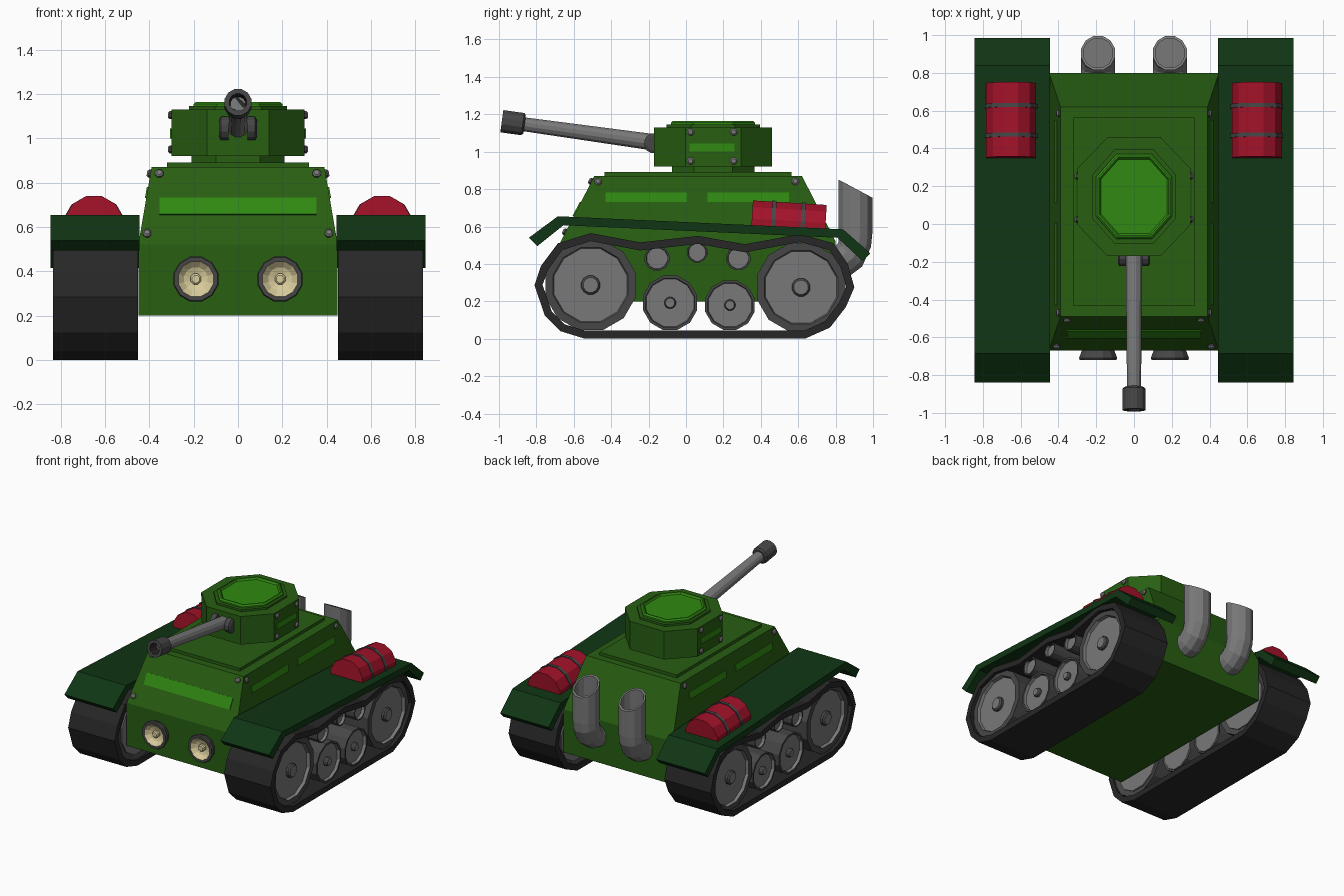
import bpy, bmesh, math
from mathutils import Vector

cube = bpy.data.objects.get("Cube")
if cube:
    bpy.data.objects.remove(cube, do_unlink=True)

COLOURS = {
    "hull green": (.021, .112, .006), "fender green": (.005, .036, .007),
    "bright green": (.030, .250, .006), "track black": (.020, .020, .020),
    "dark grey": (.062, .062, .062), "steel grey": (.190, .190, .190),
    "red": (.360, .006, .022), "lamp cream": (.700, .610, .330),
}
MATS = {}
for label, rgb in COLOURS.items():
    m = bpy.data.materials.new(label)
    m.use_nodes = True
    m.diffuse_color = (*rgb, 1)
    m.node_tree.nodes["Principled BSDF"].inputs["Base Color"].default_value = (*rgb, 1)
    MATS[label] = m


def loft(name, loops, mats, closed=False, cut=None):
    """Skin a list of equal-length loops; one colour per band, end caps unless closed."""
    bm = bmesh.new()
    rows = [[bm.verts.new(p) for p in loop] for loop in loops]
    n = len(rows[0])
    used = list(dict.fromkeys(mats))
    bands = list(zip(rows, rows[1:] + rows[:1])) if closed else list(zip(rows, rows[1:]))
    for i, (a, b) in enumerate(bands):
        slot = used.index(mats[min(i, len(mats) - 1)])
        for j in range(n):
            k = (j + 1) % n
            bm.faces.new((a[j], a[k], b[k], b[j])).material_index = slot
    if not closed:
        bm.faces.new(rows[0]).material_index = used.index(mats[0])
        bm.faces.new(rows[-1]).material_index = used.index(mats[-1])
    if cut:
        bmesh.ops.bisect_plane(bm, geom=bm.verts[:] + bm.edges[:] + bm.faces[:],
                               plane_co=cut[0], plane_no=cut[1], clear_inner=True)
        bmesh.ops.holes_fill(bm, edges=[e for e in bm.edges if e.is_boundary])
    bmesh.ops.recalc_face_normals(bm, faces=bm.faces)
    mesh = bpy.data.meshes.new(name)
    bm.to_mesh(mesh)
    bm.free()
    for u in used:
        mesh.materials.append(MATS[u])
    obj = bpy.data.objects.new(name, mesh)
    bpy.context.collection.objects.link(obj)
    return obj


def lathe(name, origin, axis, profile, mats, sides=12, cut=None):
    """Revolve (radius, distance) pairs around an axis."""
    q = Vector(axis).to_track_quat('Z', 'Y')
    loops = []
    for r, t in profile:
        ring = []
        for i in range(sides):
            a = math.tau * (i + .5) / sides
            ring.append(Vector(origin) + q @ Vector((r * math.cos(a), r * math.sin(a), t)))
        loops.append(ring)
    return loft(name, loops, mats, cut=cut)


def rect(hx, y0, y1, z):
    return [(-hx, y0, z), (hx, y0, z), (hx, y1, z), (-hx, y1, z)]


def octagon(hx, hy, z, cy=.145, k=.47):
    return [(sx * a, cy + sy * b, z) for sx, sy, a, b in (
        (1, -1, hx * k, hy), (1, -1, hx, hy * k), (1, 1, hx, hy * k), (1, 1, hx * k, hy),
        (-1, 1, hx * k, hy), (-1, 1, hx, hy * k), (-1, -1, hx, hy * k), (-1, -1, hx * k, hy))]


def plate(name, corners, outward):
    n = Vector(outward).normalized()
    loft(name, [[Vector(c) + n * d for c in corners] for d in (-.003, .006)], ["bright green"])


def bolt(name, origin, axis):
    lathe(name, origin, axis, [(.02, -.005), (.02, .008), (.012, .016)], ["dark grey", "steel grey"], 8)


def side_x(z):
    return .45 - .06 * (z - .52) / .35


def front_y(z):
    return -.67 + .18 * (z - .52) / .35


# Hull with sloped upper half and roof plate
loft("hull", [rect(.45, -.67, .80, .2), rect(.45, -.67, .80, .52), rect(.39, -.49, .62, .87)], ["hull green"])
loft("roof_plate", [rect(.32, -.435, .565, .86), rect(.32, -.435, .565, .892)], ["hull green"])
FRONT_N, SIDE_SLOPE = (0, -.35, .18), .06 / .35
plate("front_panel", [(x, front_y(z), z) for x, z in ((-.355, .655), (.355, .655), (.355, .73), (-.355, .73))], FRONT_N)

# Turret
loft("turret_neck", [octagon(.21, .22, .88), octagon(.21, .22, .93)], ["hull green"])
loft("turret", [octagon(.30, .315, .92), octagon(.30, .315, 1.13)], ["hull green"])
loft("turret_cover", [octagon(.22, .25, 1.12), octagon(.22, .25, 1.145)], ["hull green"])
loft("hatch", [octagon(.20, .225, 1.14), octagon(.20, .225, 1.155), octagon(.19, .215, 1.165),
               octagon(.182, .206, 1.165), octagon(.175, .196, 1.152)], ["bright green"])

# Gun
gun_base = Vector((0, -.12, 1.043))
gun_dir = Vector((0, -.85, .118)).normalized()
lathe("gun_barrel", gun_base, gun_dir, [(.046, 0), (.038, .80)], ["steel grey"])
lathe("gun_muzzle", gun_base, gun_dir,
      [(.05, .75), (.062, .76), (.062, .873), (.04, .873), (.036, .80)],
      ["dark grey", "dark grey", "dark grey", "track black"])

# Side profiles as (y, z)
TRACK = [(-.54, 0), (.635, 0), (.77, .06), (.855, .17), (.90, .275), (.865, .40), (.79, .51),
         (.61, .56), (.315, .505), (.065, .55), (-.245, .515), (-.51, .565), (-.685, .51),
         (-.775, .39), (-.81, .285), (-.755, .125), (-.67, .04)]
FENDER = [(-.84, .54), (-.685, .655), (.84, .585), (.985, .457), (.945, .415), (.81, .54),
          (-.655, .607), (-.795, .495)]


def inset(profile, d):
    out = []
    for i, p in enumerate(profile):
        t = (Vector(profile[(i + 1) % len(profile)]) - Vector(profile[i - 1])).normalized()
        out.append((p[0] - t.y * d, p[1] + t.x * d))
    return out


def at_x(profile, x):
    return [(x, y, z) for y, z in profile]


def wheel(name, s, y, z, r, rim, hub):
    lathe(name, (s * .46, y, z), (s, 0, 0),
          [(r * rim, .01), (r, 0), (r, .35), (r * rim, .35), (r * rim * .97, .325)],
          ["steel grey", "dark grey", "dark grey", "dark grey", "steel grey"][1:])
    lathe(name + "_face", (s * .46, y, z), (s, 0, 0),
          [(r * rim, .0), (r * rim * .97, .328)], ["steel grey"])
    if hub:
        lathe(name + "_hub", (s * .78, y, z), (s, 0, 0),
              [(hub, 0), (hub, .025), (hub * .8, .035), (hub * .78, .036)],
              ["dark grey", "dark grey", "steel grey"])


for s, side in ((1, "left"), (-1, "right")):
    # Running gear
    inner = inset(TRACK, .043)
    loft(side + "_track", [at_x(TRACK, s * .452), at_x(TRACK, s * .835),
                           at_x(inner, s * .835), at_x(inner, s * .452)], ["track black"], closed=True)
    wheel(side + "_front_wheel", s, -.51, .287, .25, .83, .052)
    wheel(side + "_rear_wheel", s, .615, .275, .245, .83, .05)
    wheel(side + "_road_wheel_front", s, -.085, .192, .15, .9, .032)
    wheel(side + "_road_wheel_rear", s, .235, .18, .137, .9, .03)
    for i, (y, z, r) in enumerate(((-.155, .43, .068), (.06, .462, .056), (.28, .43, .066))):
        wheel(f"{side}_roller_{i + 1}", s, y, z, r, .86, 0)

    # Fender and strapped fuel drum
    loft(side + "_fender", [at_x(FENDER, s * .445), at_x(FENDER, s * .845)], ["fender green"])
    drum, strap = (.137, .143)
    profile = [(drum, 0)]
    for t in (.105, .262):
        profile += [(drum, t), (strap, t), (strap, t + .022), (drum, t + .022)]
    profile.append((drum, .395))
    band = ["dark grey"] * 3
    lathe(side + "_fuel_drum", (s * .65, .35, .607), (0, 1, -.06), profile,
          ["red"] + band + ["red"] + band + ["red"],
          cut=((s * .65, .35, .58), (0, .046, 1)))

    # Headlamp: flared housing, dish and bulb
    lathe(side + "_headlamp", (s * .19, -.66, .365), (0, -1, 0),
          [(.085, 0), (.105, .05), (.10, .06), (.082, .06), (.055, .035), (.025, .025)],
          ["dark grey"] * 3 + ["lamp cream"])
    lathe(side + "_headlamp_bulb", (s * .19, -.68, .365), (0, -1, 0),
          [(.026, 0), (.026, .025), (.018, .032)], ["lamp cream"], 8)

    # Exhaust: centre and half-width vector of each ring (y, z, dy, dz)
    rings = [(.76, .395, .02, -.09), (.83, .41, .035, -.085), (.878, .45, .066, -.066),
             (.902, .515, .09, -.025), (.905, .56, .094, 0), (.905, .803, .094, -.05),
             (.905, .803, .08, -.043), (.905, .60, .08, 0)]
    loops = []
    for y, z, dy, dz in rings:
        r = .08 if dy == .08 else .093
        loops.append([(s * .19 + r * math.cos(a), y + dy * math.sin(a), z + dz * math.sin(a))
                      for a in (math.tau * (i + .5) / 12 for i in range(12))])
    loft(side + "_exhaust", loops, ["steel grey"])

    # Side panels and bolts on hull and turret
    for label, y0, y1 in (("front", -.43, .005), ("rear", .115, .55)):
        plate(f"{side}_{label}_panel", [(s * side_x(z), y, z) for y, z in
              ((y0, .73), (y1, .73), (y1, .78), (y0, .78))], (s, 0, SIDE_SLOPE))
    plate(side + "_turret_panel", [(s * .30, y, z) for y, z in
          ((.02, 1.0), (.26, 1.0), (.26, 1.045), (.02, 1.045))], (s, 0, 0))
    for y in (.025, .255):
        for z in (.95, 1.105):
            bolt(side + "_turret_bolt", (s * .30, y, z), (s, 0, 0))
    for y in (-.47, .585):
        bolt(side + "_hull_bolt", (s * side_x(.84), y, .84), (s, 0, SIDE_SLOPE))
    for x, z in ((.355, .84), (.41, .57)):
        bolt(side + "_front_bolt", (s * x, front_y(z), z), FRONT_N)

    # Gun mount cheek
    lathe(side + "_gun_mount", (s * .042, -.17, 1.045), (s, 0, 0),
          [(.055, 0), (.055, .035), (.04, .043)], ["dark grey"])
